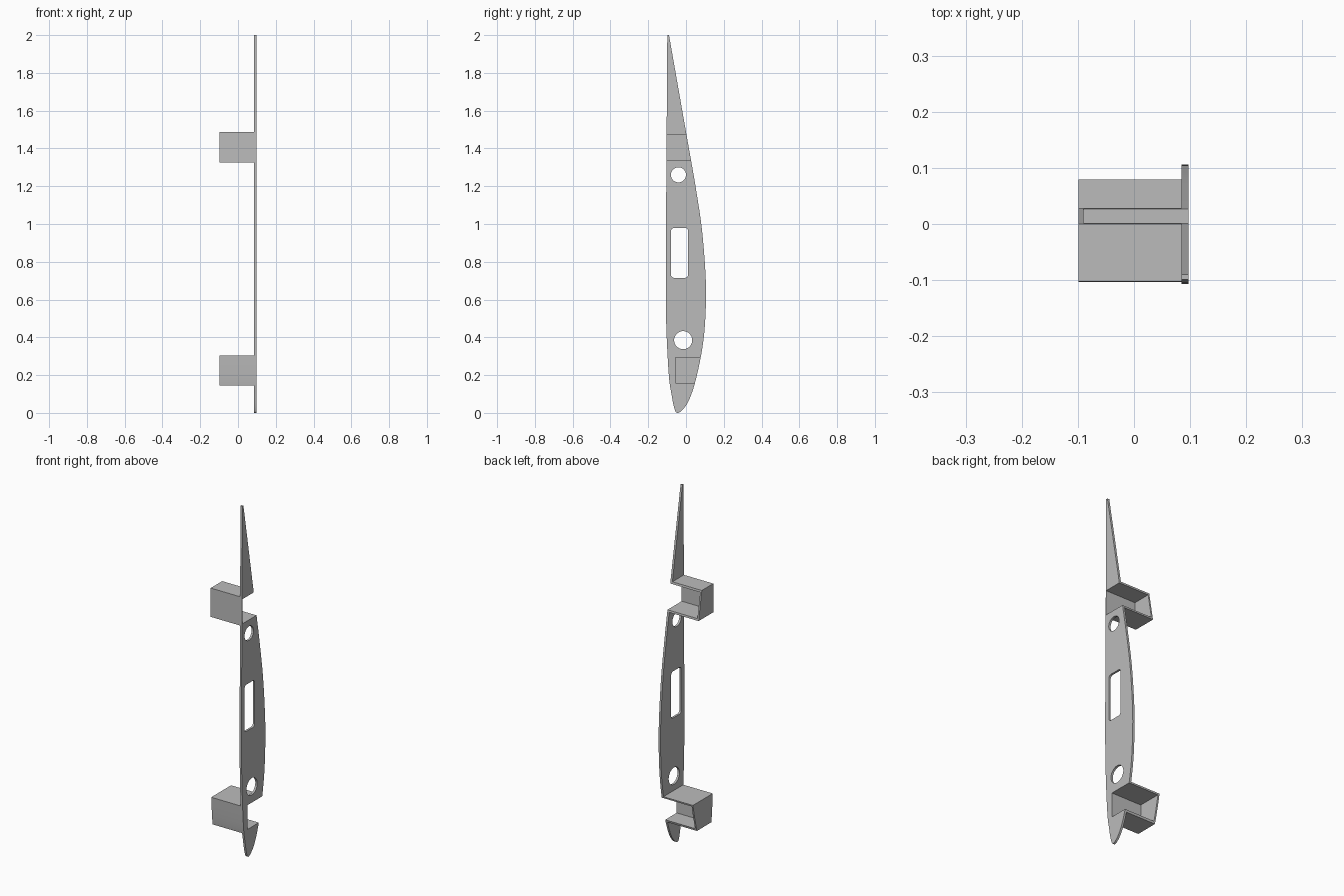
import bpy, bmesh, math

cube = bpy.data.objects.get("Cube")
if cube:
    bpy.data.objects.remove(cube, do_unlink=True)

grey = bpy.data.materials.new("plain_grey")
grey.use_nodes = True
colour = (0.5, 0.5, 0.5, 1)
grey.diffuse_color = colour
grey.node_tree.nodes["Principled BSDF"].inputs["Base Color"].default_value = colour


def prism(name, outline, x0, x1):
    """Extrude a closed (y, z) outline from x0 to x1."""
    bm = bmesh.new()
    face = bm.faces.new([bm.verts.new((x0, y, z)) for y, z in outline])
    grown = bmesh.ops.extrude_face_region(bm, geom=[face])["geom"]
    verts = [v for v in grown if isinstance(v, bmesh.types.BMVert)]
    bmesh.ops.translate(bm, verts=verts, vec=(x1 - x0, 0, 0))
    bmesh.ops.recalc_face_normals(bm, faces=bm.faces)
    mesh = bpy.data.meshes.new(name)
    bm.to_mesh(mesh)
    bm.free()
    mesh.materials.append(grey)
    obj = bpy.data.objects.new(name, mesh)
    bpy.context.scene.collection.objects.link(obj)
    return obj


def smooth_path(points, steps=5):
    """Catmull-Rom curve through the points."""
    pts = [points[0]] + points + [points[-1]]
    path = []
    for a, b, c, d in zip(pts, pts[1:], pts[2:], pts[3:]):
        for i in range(steps):
            t = i / steps
            path.append(tuple(
                q + t / 2 * (r - p + t * (2 * p - 5 * q + 4 * r - s + t * (3 * (q - r) + s - p)))
                for p, q, r, s in zip(a, b, c, d)))
    return path + [points[-1]]


def rect(y0, y1, z0, z1):
    return [(y0, z0), (y1, z0), (y1, z1), (y0, z1)]


def rounded(yc, zc, half_y, half_z, r, steps=8):
    """Rounded rectangle, or a circle when all sizes match."""
    out = []
    for k, (sy, sz) in enumerate([(1, 1), (-1, 1), (-1, -1), (1, -1)]):
        for i in range(steps):
            a = math.pi / 2 * (k + (i + 0.5) / steps)
            out.append((yc + sy * (half_y - r) + r * math.cos(a),
                        zc + sz * (half_z - r) + r * math.sin(a)))
    return out


# Aerofoil outline: straight trailing part, curved belly, round nose
outline = [(-0.09, 2.0)] + smooth_path([
    (0.0, 1.487), (0.027, 1.335), (0.052, 1.19), (0.082, 0.99), (0.1, 0.79),
    (0.106, 0.63), (0.099, 0.45), (0.079, 0.3), (0.045, 0.15), (0.012, 0.06),
    (-0.02, 0.015), (-0.047, 0.0), (-0.062, 0.025), (-0.077, 0.1),
    (-0.091, 0.2), (-0.104, 0.45), (-0.107, 0.7), (-0.105, 1.1), (-0.099, 2.0)])
rib = prism("wing_rib", outline, -0.099, 0.097)

# Waste beside the thin web, leaving the two side boxes
cutters = [prism("web_cutter", rect(-0.5, 0.5, z0, z1), -0.3, 0.085)
           for z0, z1 in [(-0.5, 0.145), (0.303, 1.325), (1.487, 2.5)]]

# Spar pockets, open at the back and through the web
for front, z0, z1 in [(-0.055, 0.157, 0.294), (-0.1, 1.336, 1.475)]:
    cutters.append(prism("pocket_cutter", rect(front, 0.5, z0, z1), -0.09, 0.3))

# Lightening holes and the slot
for hole in [rounded(-0.04, 1.26, 0.04, 0.04, 0.04),
             rounded(-0.015, 0.385, 0.048, 0.048, 0.048),
             rounded(-0.034, 0.847, 0.045, 0.132, 0.016)]:
    cutters.append(prism("hole_cutter", hole, 0.0, 0.3))

for cutter in cutters:
    cutter.hide_render = True
    mod = rib.modifiers.new("cut", "BOOLEAN")
    mod.operation = "DIFFERENCE"
    mod.solver = "EXACT"
    mod.object = cutter

# Bake the cuts and drop the helpers
bpy.context.view_layer.update()
graph = bpy.context.evaluated_depsgraph_get()
baked = bpy.data.meshes.new_from_object(rib.evaluated_get(graph))
rib.modifiers.clear()
rib.data = baked
for cutter in cutters:
    bpy.data.objects.remove(cutter, do_unlink=True)

# Soft curves, crisp edges
bpy.ops.object.select_all(action="DESELECT")
rib.select_set(True)
bpy.context.view_layer.objects.active = rib
bpy.ops.object.shade_smooth_by_angle(angle=math.radians(30))
